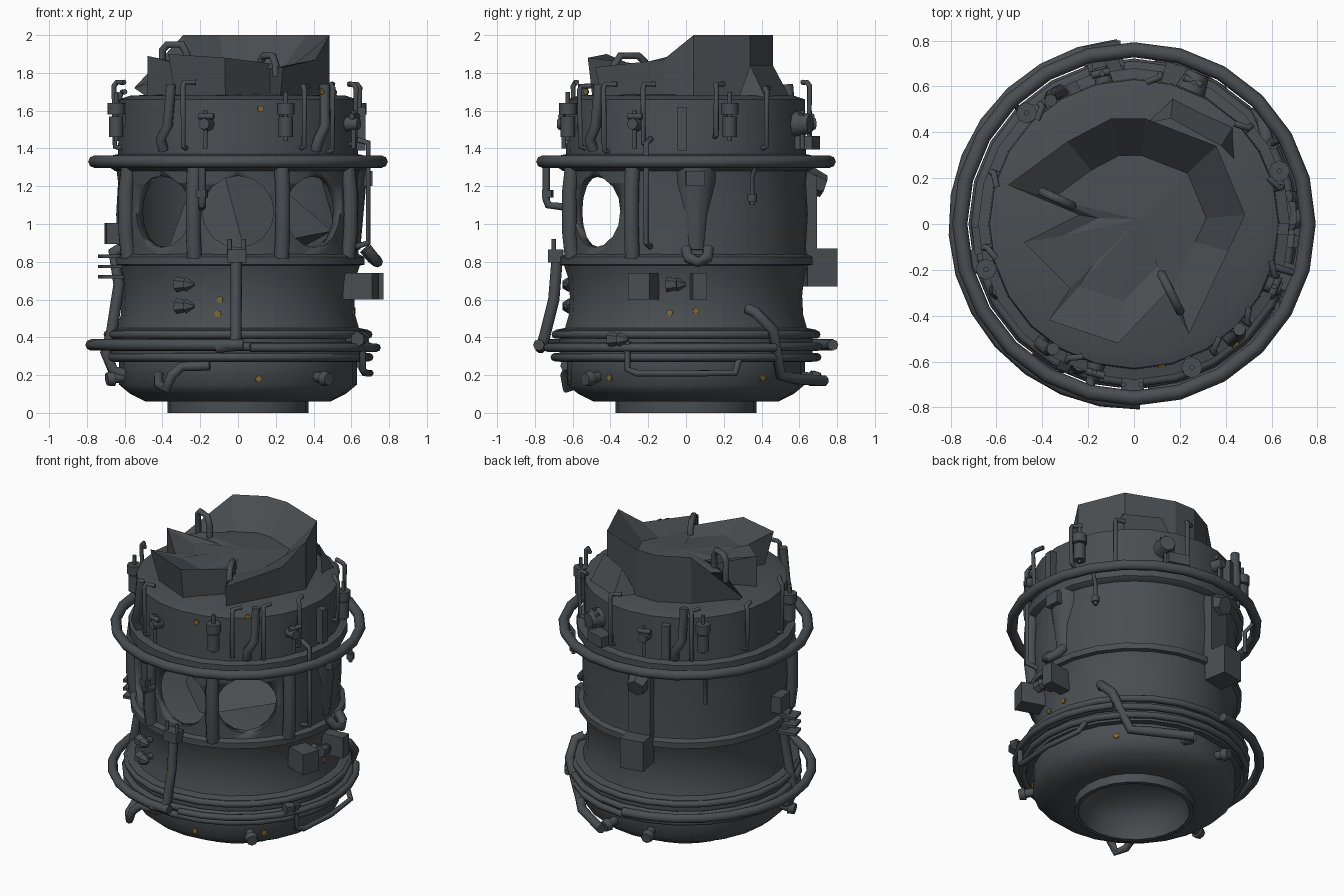
import bpy, bmesh, math
from mathutils import Vector, Matrix

if "Cube" in bpy.data.objects:
    bpy.data.objects.remove(bpy.data.objects["Cube"])

def material(name, c):
    m = bpy.data.materials.new(name)
    m.diffuse_color = (*c, 1)
    m.use_nodes = True
    m.node_tree.nodes["Principled BSDF"].inputs["Base Color"].default_value = m.diffuse_color
    return m

STEEL = material("dark_steel", (0.068, 0.076, 0.083))
YELLOW = material("worn_yellow", (0.2, 0.145, 0.03))

def P(az, r, z):
    a = math.radians(az)
    return Vector((r * math.cos(a), r * math.sin(a), z))

def finish(name, bm, mat=STEEL, smooth=True):
    bmesh.ops.recalc_face_normals(bm, faces=bm.faces)
    me = bpy.data.meshes.new(name)
    bm.to_mesh(me)
    bm.free()
    ob = bpy.data.objects.new(name, me)
    bpy.context.collection.objects.link(ob)
    me.materials.append(mat)
    if smooth:
        bpy.ops.object.select_all(action='DESELECT')
        ob.select_set(True)
        bpy.context.view_layer.objects.active = ob
        bpy.ops.object.shade_smooth_by_angle(angle=math.radians(50))
    return ob

def lathe(name, profile, segs=24, closed=False):
    bm = bmesh.new()
    vs = [bm.verts.new((r, 0, z)) for r, z in profile]
    n = len(vs)
    es = [bm.edges.new((vs[i], vs[(i + 1) % n])) for i in range(n if closed else n - 1)]
    bmesh.ops.spin(bm, geom=vs + es, cent=(0, 0, 0), axis=(0, 0, 1),
                   angle=math.tau, steps=segs, use_merge=False)
    bmesh.ops.remove_doubles(bm, verts=bm.verts, dist=1e-4)
    return finish(name, bm)

def tube(name, pts, rad, cyclic=False):
    cu = bpy.data.curves.new(name, 'CURVE')
    cu.dimensions = '3D'
    cu.bevel_depth, cu.bevel_resolution, cu.use_fill_caps = rad, 2, True
    sp = cu.splines.new('POLY')
    sp.points.add(len(pts) - 1)
    for q, p in zip(sp.points, pts):
        q.co = (*p, 1)
    sp.use_cyclic_u = cyclic
    tmp = bpy.data.objects.new(name + "_tmp", cu)
    bpy.context.collection.objects.link(tmp)
    bpy.context.view_layer.update()
    me = bpy.data.meshes.new_from_object(tmp.evaluated_get(bpy.context.evaluated_depsgraph_get()))
    bpy.data.objects.remove(tmp)
    bm = bmesh.new()
    bm.from_mesh(me)
    return finish(name, bm)

def arc(a0, a1, r, z, n):
    return [P(a0 + (a1 - a0) * i / n, r, z) for i in range(n + 1)]

def rod(name, a, b, r1, r2=None, segs=8, mat=STEEL):
    a, b = Vector(a), Vector(b)
    d = b - a
    bm = bmesh.new()
    bmesh.ops.create_cone(bm, cap_ends=True, segments=segs, radius1=r1,
                          radius2=r1 if r2 is None else r2, depth=d.length,
                          matrix=Matrix.Translation((a + b) / 2) @ d.to_track_quat('Z', 'Y').to_matrix().to_4x4())
    return finish(name, bm, mat)

def box(name, az, r, z, size, mat=STEEL):
    # size = radial, tangential, height
    bm = bmesh.new()
    m = Matrix.Translation(P(az, r, z)) @ Matrix.Rotation(math.radians(az), 4, 'Z') @ Matrix.Diagonal((*size, 1))
    bmesh.ops.create_cube(bm, size=1, matrix=m)
    return finish(name, bm, mat, False)

# lower hull, with hollow foot and flange rings
lathe("lower_hull", [(0, .24), (.22, .2), (.32, .12), (.345, 0), (.372, 0), (.372, .06), (.49, .06),
                     (.57, .1), (.63, .15), (.63, .27), (.67, .27), (.67, .4), (.69, .4), (.69, .44), (.64, .45),
                     (.62, .52), (.615, .62), (.625, .72), (.645, .78), (.67, .785), (.67, .825), (.64, .84), (0, .84)])
for i, (z, r) in enumerate([(.295, .695), (.35, .7), (.415, .69)]):
    tube(f"lower_ring_{i}", arc(0, 345, r, z, 23), .022, True)
tube("lower_outer_pipe", arc(95, 272, .78, .36, 14), .03)
tube("lower_side_pipe", arc(-85, 40, .735, .345, 10), .022)

# window band: hollow shell with three round openings
band = lathe("window_band", [(.64, .82), (.635, .88), (.645, 1.05), (.635, 1.22), (.645, 1.3),
                             (.59, 1.3), (.59, .82)], 36, True)
for i, az in enumerate((-130, -90, -50)):
    cutter = rod(f"window_cutter_{i}", P(az, .4, 1.065), P(az, .8, 1.065), .19, segs=16)
    cutter.hide_render = True
    cutter.hide_set(True)
    md = band.modifiers.new(f"window_{i}", 'BOOLEAN')
    md.object, md.solver = cutter, 'EXACT'
for i, az in enumerate((-154, -111, -69, -26)):
    tube(f"window_pillar_{i}", [P(az, .645, .82), P(az, .66, .95), P(az, .66, 1.18), P(az, .645, 1.3)], .042)
# crumpled interior
rod("inner_wreck", (.04, .1, .83), (-.08, .14, 1.29), .5, .16, segs=5)

# upper hull and big ring
lathe("upper_hull", [(0, 1.28), (.65, 1.28), (.68, 1.3), (.68, 1.36), (.635, 1.37), (.63, 1.66), (.57, 1.68), (0, 1.7)])
tube("upper_ring", arc(0, 345, .76, 1.33, 23), .033, True)

# torn crown on the roof: jagged wall with a sunken cap
rimpts = [(-.55, .17, 1.72), (-.29, .36, 2), (-.1, .46, 2), (.05, .46, 2), (.36, .34, 2), (.485, .04, 2),
          (.41, -.12, 1.87), (.24, -.48, 1.83), (.17, -.27, 1.85), (-.07, -.52, 1.88),
          (-.37, -.42, 1.9), (-.28, -.28, 1.84), (-.48, -.08, 1.89), (-.24, .04, 1.82)]
bm = bmesh.new()
top = [bm.verts.new(p) for p in rimpts]
low, mid = [], []
for x, y, z in rimpts:
    f = min(1, .5 / math.hypot(x, y))
    low.append(bm.verts.new((x * f, y * f, 1.67)))
    mid.append(bm.verts.new((x * .65, y * .65, 1.82)))
hub = bm.verts.new((.02, .02, 1.84))
n = len(top)
for i in range(n):
    j = (i + 1) % n
    bm.faces.new((low[i], low[j], top[j], top[i]))
    bm.faces.new((top[i], top[j], mid[j], mid[i]))
    bm.faces.new((mid[i], mid[j], hub))
finish("torn_crown", bm, smooth=False)
# bent plate leaning on the back of the crown
bm = bmesh.new()
a = [bm.verts.new(p) for p in [(.17, .55, 1.67), (.43, .42, 1.67), (.38, .34, 1.84), (.16, .46, 1.84)]]
bm.faces.new(a)
b = bm.verts.new((.05, .44, 1.67))
c = bm.verts.new((.44, .28, 1.67))
bm.faces.new((b, a[0], a[3]))
bm.faces.new((a[1], c, a[2]))
finish("leaning_plate", bm, smooth=False)
for i, (a, b) in enumerate([((-.4, .14), (-.27, .08)), ((.12, -.22), (.2, -.38))]):
    zt = 1.95 - .06 * i
    tube(f"roof_handle_{i}", [(*a, 1.78), (*a, zt - .03), (a[0] * .8 + b[0] * .2, a[1] * .8 + b[1] * .2, zt),
                              (a[0] * .2 + b[0] * .8, a[1] * .2 + b[1] * .8, zt), (*b, zt - .05), (*b, 1.78)], .02)

# canisters, hooks, leaning pipes and valves round the upper hull
for i, az in enumerate((-163, -68, 20, 134)):
    rod(f"canister_{i}", P(az, .675, 1.46), P(az, .675, 1.57), .038)
    rod(f"canister_cap_{i}", P(az, .675, 1.58), P(az, .675, 1.64), .046)
    rod(f"canister_neck_{i}", P(az, .675, 1.44), P(az, .675, 1.7), .012)
    box(f"canister_mount_{i}", az, .645, 1.55, (.05, .03, .06))
for i, (az, z0, z1) in enumerate([(-116, 1.4, 1.75), (-58, 1.4, 1.73), (-41, 1.38, 1.74), (-20, 1.42, 1.74),
                                  (14, 1.46, 1.74), (40, 1.4, 1.72), (80, 1.4, 1.75), (128, 1.38, 1.72),
                                  (-171, 1.4, 1.75), (160, 1.4, 1.7)]):
    tube(f"hook_pipe_{i}", [P(az, .62, z0), P(az, .66, z0 + .01), P(az, .665, z1 - .02), P(az, .65, z1), P(az + 5, .62, z1)], .014)
for i, az in enumerate((-126, -48, 121)):
    tube(f"leaning_pipe_{i}", [P(az + 3, .65, 1.74), P(az + 2, .665, 1.52), P(az - 2, .665, 1.45), P(az - 2, .64, 1.39)], .028)
for i, az in enumerate((-105, -24, 67, 102)):
    s = 1.7 if az == 67 else 1
    rod(f"valve_body_{i}", P(az, .63, 1.53), P(az, .68 + .02 * s, 1.53), .04 * s, .03 * s)
    rod(f"valve_stem_{i}", P(az - 3, .675, 1.57), P(az + 4, .675, 1.57), .016)
    rod(f"valve_drop_{i}", P(az, .67, 1.4), P(az, .67, 1.6), .012)
for i, az in enumerate((-2, 114)):
    box(f"upper_side_plate_{i}", az, .65, 1.505, (.05, .05, .23))
box("back_upper_box", 73, .67, 1.43, (.1, .14, .07))

# pipes along the hull
V = Vector
tube("front_drain_pipe", [V((-.01, -.68, .84)), V((-.01, -.7, .6)), V((-.01, -.75, .4)), V((-.03, -.765, .35)), V((-.12, -.77, .345))], .03)
box("front_pipe_clamp", -90.5, .69, .83, (.08, .1, .07))
for x in (-.045, .03):
    rod("clamp_pin", (x, -.7, .84), (x, -.7, .92), .012)
tube("left_drain_pipe", [V((-.62, -.15, .87)), V((-.66, -.15, .85)), V((-.63, -.16, .68)), V((-.67, -.17, .42)), V((-.7, -.17, .32)), V((-.66, -.17, .22)), V((-.56, -.16, .2))], .03)
tube("front_hang_pipe", [V((-.19, -.74, 1.3)), V((-.19, -.74, 1.13)), V((-.19, -.73, 1.1)), V((-.19, -.64, 1.09))], .02)
box("hang_pipe_joint", -104.5, .755, 1.16, (.05, .05, .04))
tube("right_riser", [P(-17, .65, .88), P(-17, .72, .9), P(-17, .72, 1.43), P(-17, .64, 1.45)], .016)
tube("right_back_riser", [P(30, .75, 1.32), P(30, .7, 1.25), P(30, .7, 1.1)], .013)
rod("riser_nozzle", P(30, .7, 1.16), P(30, .7, 1.12), .025)
tube("left_back_riser", [P(135, .75, 1.32), P(135, .69, 1.25), P(135, .69, 1.1)], .013)
tube("right_bottom_pipe", [V((.66, -.31, .38)), V((.66, -.31, .23)), V((.68, -.26, .21)), V((.7, 0, .21)), V((.67, .26, .21)), V((.63, .28, .28))], .018)
tube("back_right_pipe", [V((.54, .33, .55)), V((.58, .37, .53)), V((.56, .46, .44)), V((.45, .5, .2)), V((.38, .58, .18)), V((.13, .73, .17))], .03)
tube("front_bottom_pipe", [V((-.15, -.64, .25)), V((-.3, -.62, .245)), V((-.35, -.64, .2)), V((-.38, -.63, .13)), V((-.42, -.58, .15)), V((-.42, -.5, .2))], .026)
for i, az in enumerate((-48, 80, 105, -165)):
    rod(f"stub_{i}", P(az, .55, .2), P(az, .71, .18), .028)
    rod(f"stub_head_{i}", P(az, .68, .183), P(az, .72, .178), .042, .034)

# hex knobs and side boxes
def knob(name, az, r, z):
    rod(name + "_stem", P(az, r - .07, z), P(az, r, z), .02)
    rod(name + "_ball", P(az - 2.5, r + .02, z), P(az + 2, r + .02, z), .042, .03, 6)
    rod(name + "_cone", P(az + 2, r + .02, z), P(az + 6, r + .02, z), .04, .01, 6)
knob("front_knob_top", -116, .66, .68)
knob("front_knob_low", -116, .66, .565)
knob("right_knob", -6, .68, .68)
knob("lower_valve", -30, .73, .39)
box("right_box_a", -19, .68, .67, (.18, .12, .14))
box("right_box_b", 5.5, .68, .67, (.18, .075, .14))
for k in range(3):
    box(f"left_bar_{k}", 193, .69, .72 + .055 * k, (.12, .1, .018))
box("left_box", 186, .665, .95, (.08, .12, .11))

# right tapered duct with claw
rod("right_taper_duct", P(5, .6, .86), P(5, .56, 1.29), .05, .13, 12)
box("right_duct_box", 4, .67, 1.24, (.08, .1, .08))
tube("right_claw", [P(0, .68, .87), P(1, .72, .82), P(5, .74, .8), P(9, .72, .82), P(10, .68, .87)], .03)

# back duct: vertical trunk, hood and outlet block
box("back_duct", 100, .63, 1.05, (.12, .15, .42))
rod("back_duct_hood", P(100, .6, 1.25), P(100, .74, 1.2), .09, .06, 6)
box("back_outlet", 100, .72, .77, (.16, .16, .2))

# small worn paint patches
def patch(i, az, r, z):
    rod(f"paint_patch_{i}", P(az, r - .005, z), P(az, r + .004, z), .018, segs=7, mat=YELLOW)
for i, q in enumerate([(-79, .632, 1.61), (-50, .69, 1.7), (-100, .618, .525), (-99, .615, .6), (-80, .63, .18),
                       (-8, .619, .53), (5, .619, .54), (-40, .63, .185), (40, .63, .185)]):
    patch(i, *q)
